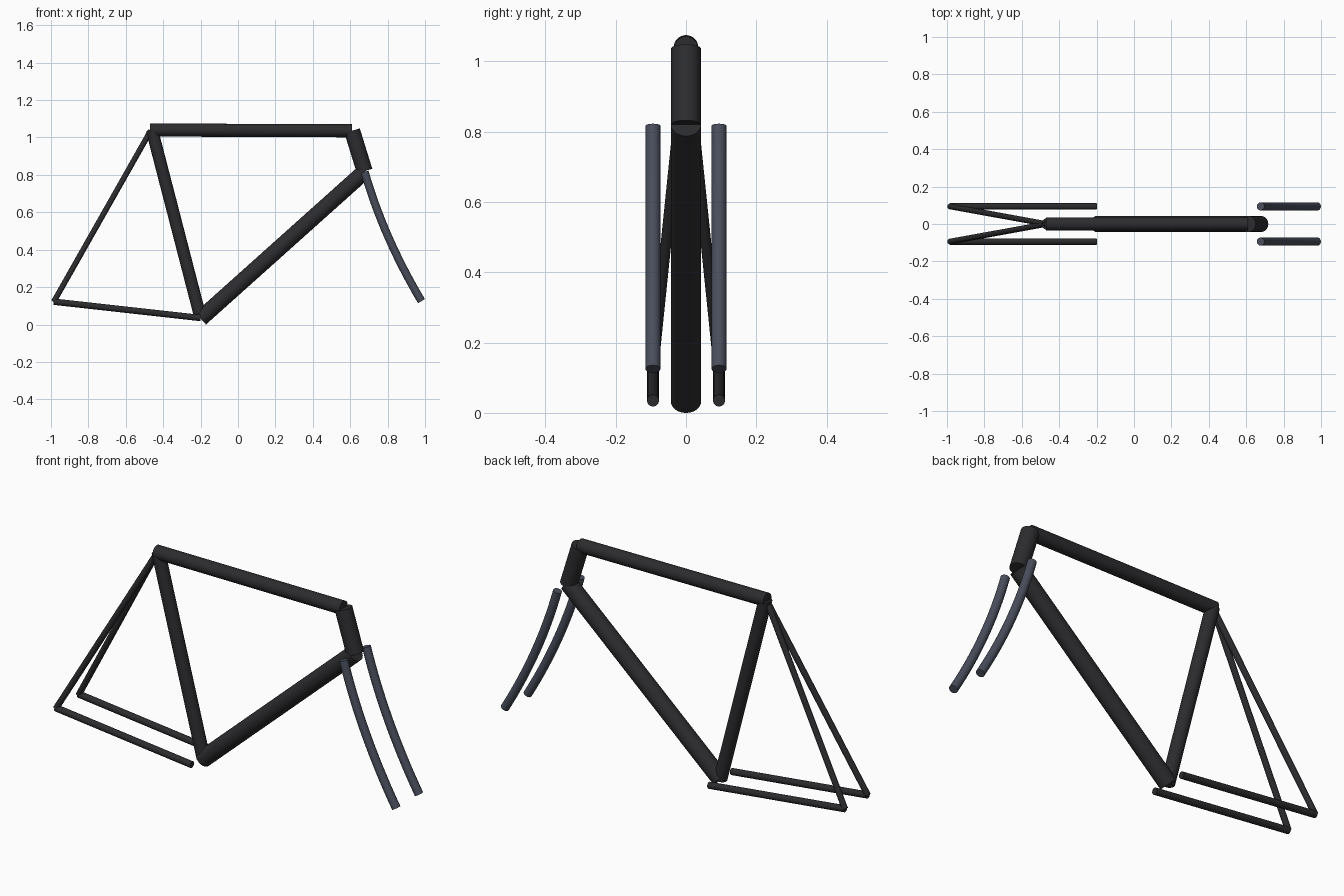
import bpy
from math import radians
from mathutils import Vector

if "Cube" in bpy.data.objects:
    bpy.data.objects.remove(bpy.data.objects["Cube"])


def material(name, color):
    m = bpy.data.materials.new(name)
    m.diffuse_color = (*color, 1)
    m.use_nodes = True
    m.node_tree.nodes["Principled BSDF"].inputs["Base Color"].default_value = m.diffuse_color
    return m


frame_mat = material("frame_black", (0.025, 0.025, 0.028))
fork_mat = material("fork_grey", (0.065, 0.075, 0.105))


def tube(name, a, b, r):
    """Straight capped tube between two points."""
    a, b = Vector(a), Vector(b)
    d = b - a
    bpy.ops.mesh.primitive_cylinder_add(vertices=32, radius=r, depth=d.length,
                                        location=(a + b) / 2,
                                        rotation=d.to_track_quat('Z', 'Y').to_euler())
    ob = bpy.context.object
    ob.name = name
    ob.data.materials.append(frame_mat)
    bpy.ops.object.shade_smooth_by_angle(angle=radians(35))


def bent_tube(name, y, start, ctrl, end, r):
    """Capped tube swept along one curved segment in the xz plane."""
    p, c, q = (Vector((v[0], y, v[1])) for v in (start, ctrl, end))
    cu = bpy.data.curves.new(name, 'CURVE')
    cu.dimensions = '3D'
    cu.bevel_depth = r
    cu.bevel_resolution = 6
    cu.resolution_u = 16
    cu.use_fill_caps = True
    sp = cu.splines.new('BEZIER')
    sp.bezier_points.add(1)
    h0, h1 = p.lerp(c, 2 / 3), q.lerp(c, 2 / 3)
    for bp, co, l, rt in zip(sp.bezier_points, (p, q), (2 * p - h0, h1), (h0, 2 * q - h1)):
        bp.handle_left_type = bp.handle_right_type = 'FREE'
        bp.co, bp.handle_left, bp.handle_right = co, l, rt
    ob = bpy.data.objects.new(name, cu)
    bpy.context.collection.objects.link(ob)
    bpy.ops.object.select_all(action='DESELECT')
    ob.select_set(True)
    bpy.context.view_layer.objects.active = ob
    bpy.ops.object.convert(target='MESH')
    ob = bpy.context.object
    ob.data.materials.clear()
    ob.data.materials.append(fork_mat)
    bpy.ops.object.shade_smooth_by_angle(angle=radians(35))


# Main triangle
tube("top_tube", (-0.47, 0, 1.04), (0.61, 0, 1.036), 0.035)
tube("down_tube", (-0.2, 0, 0.032), (0.68, 0, 0.82), 0.043)
tube("seat_tube", (-0.2, 0, 0.035), (-0.46, 0, 1.04), 0.033)
tube("head_tube", (0.61, 0, 1.036), (0.677, 0, 0.82), 0.043)

# Paired rear stays and fork blades
for side, y in (("right", -0.094), ("left", 0.094)):
    tube(side + "_chain_stay", (-0.985, y, 0.122), (-0.2, y, 0.035), 0.017)
    tube(side + "_seat_stay", (-0.985, y, 0.122), (-0.467, 0, 1.036), 0.015)
    bent_tube(side + "_fork_blade", y, (0.677, 0.817), (0.777, 0.468), (0.981, 0.125), 0.0215)
